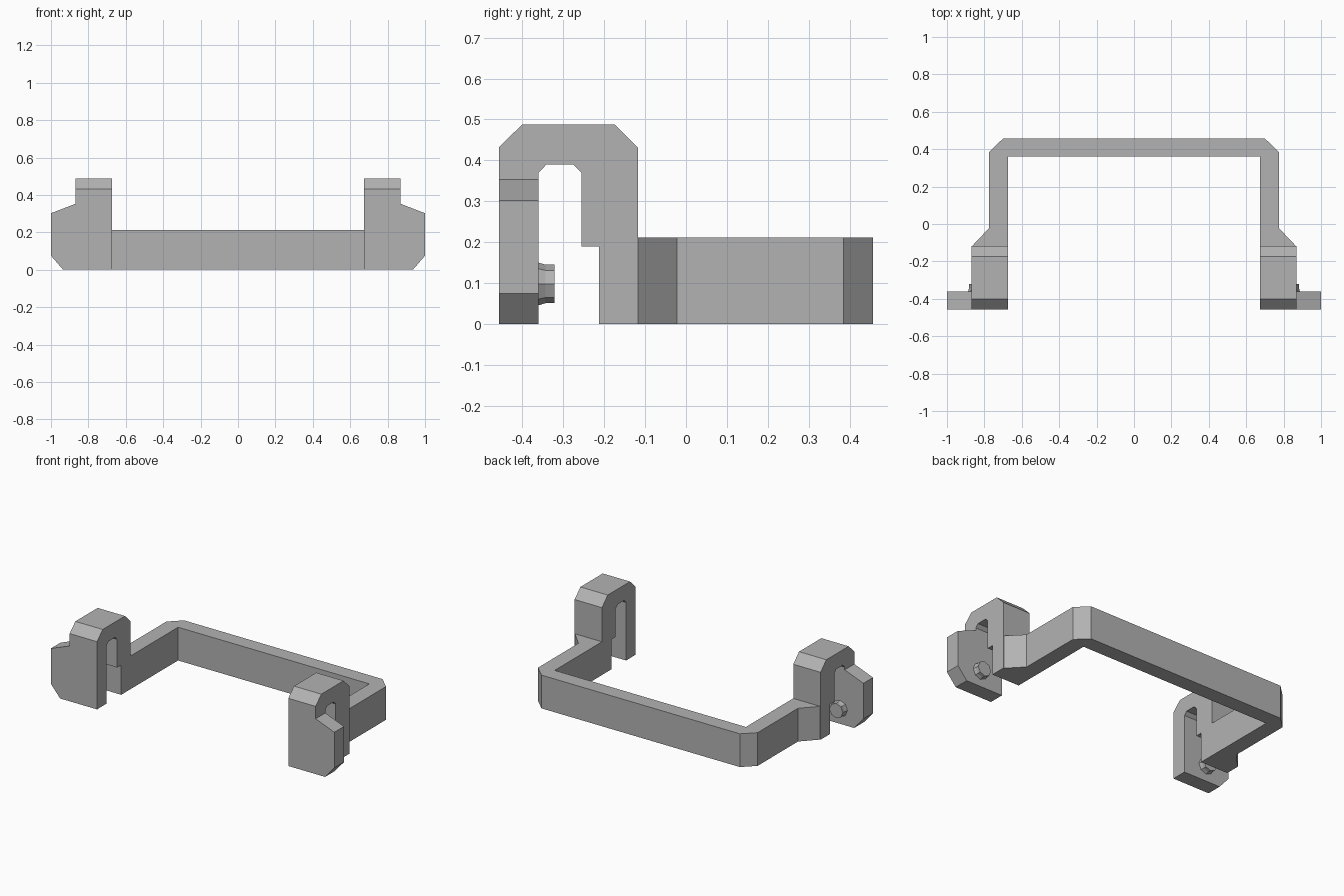
import bpy
import bmesh
from math import pi
from mathutils import Matrix

cube = bpy.data.objects.get("Cube")
if cube:
    bpy.data.objects.remove(cube, do_unlink=True)

grey = bpy.data.materials.new("plain_grey")
grey.use_nodes = True
grey.diffuse_color = (0.45, 0.45, 0.45, 1)
grey.node_tree.nodes["Principled BSDF"].inputs["Base Color"].default_value = grey.diffuse_color


def finish(name, bm, mirror=False):
    bmesh.ops.recalc_face_normals(bm, faces=bm.faces)
    mesh = bpy.data.meshes.new(name)
    bm.to_mesh(mesh)
    bm.free()
    mesh.materials.append(grey)
    ob = bpy.data.objects.new(name, mesh)
    bpy.context.collection.objects.link(ob)
    if mirror:
        ob.modifiers.new("other_side", 'MIRROR').use_mirror_merge = False
    return ob


def extrude(name, outline, place, start, end, mirror=False):
    """Extrude a 2D outline; place maps (a, b, depth) to x, y, z."""
    bm = bmesh.new()
    face = bm.faces.new([bm.verts.new(place(a, b, start)) for a, b in outline])
    new = bmesh.ops.extrude_face_region(bm, geom=[face])["geom"]
    shift = [e - s for s, e in zip(place(0, 0, start), place(0, 0, end))]
    bmesh.ops.translate(bm, vec=shift, verts=[v for v in new if isinstance(v, bmesh.types.BMVert)])
    return finish(name, bm, mirror)


# U-shaped bar with chamfered back corners and flared front ends
half = [(0.675, 0.36), (0.675, -0.117), (0.865, -0.117), (0.775, -0.022),
        (0.775, 0.385), (0.70, 0.457)]
outline = half + [(-x, y) for x, y in reversed(half)]
extrude("u_shaped_bar", outline, lambda x, y, z: (x, y, z), 0, 0.212)

# Hooks that fold over at the front of each arm
hook = [(-0.457, 0), (-0.457, 0.432), (-0.40, 0.488), (-0.175, 0.488), (-0.117, 0.43),
        (-0.117, 0), (-0.213, 0), (-0.213, 0.19), (-0.255, 0.19), (-0.255, 0.37),
        (-0.275, 0.39), (-0.341, 0.39), (-0.36, 0.37), (-0.36, 0)]
extrude("hook", hook, lambda y, z, x: (x, y, z), 0.675, 0.868, True)

# Finger tabs reaching outward from the front legs
tab = [(0.868, 0), (0.935, 0), (1, 0.075), (1, 0.302), (0.868, 0.353)]
extrude("finger_tab", tab, lambda x, z, y: (x, y, z), -0.457, -0.36, True)

# Eight-sided locating pins with a flared root, behind the front legs
bm = bmesh.new()
for r1, r2, y1, y2 in ((0.052, 0.047, -0.36, -0.343), (0.047, 0.047, -0.343, -0.321)):
    bmesh.ops.create_cone(
        bm, cap_ends=True, segments=8, radius1=r1, radius2=r2, depth=y2 - y1,
        matrix=Matrix.Translation((0.835, (y1 + y2) / 2, 0.098)) @ Matrix.Rotation(-pi / 2, 4, 'X'))
finish("locating_pin", bm, True)
